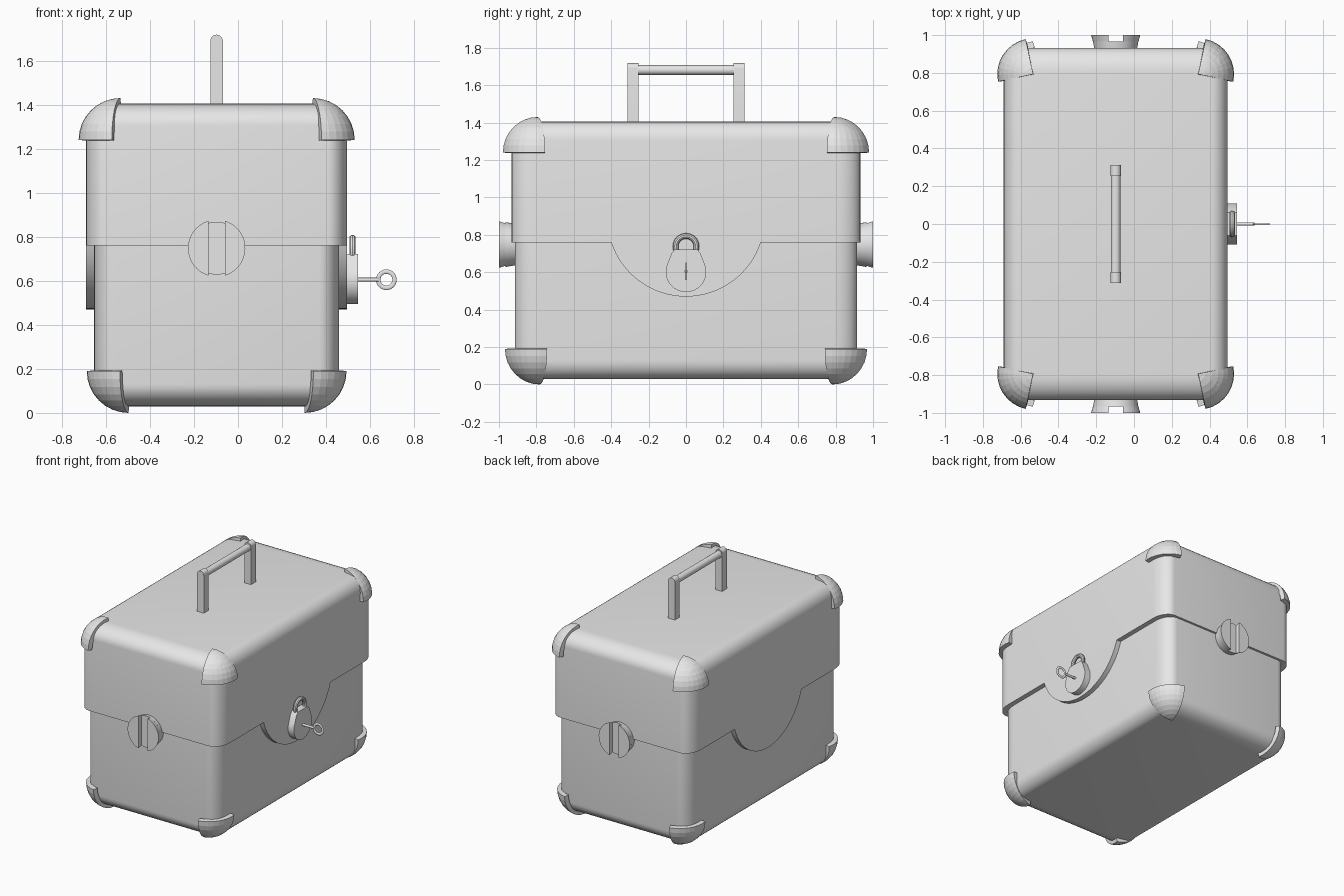
import bpy, bmesh, math
from mathutils import Vector

if "Cube" in bpy.data.objects:
    bpy.data.objects.remove(bpy.data.objects["Cube"])

CX = -0.097          # case centre in x
RADII = (0.09, 0.13, 0.10)

grey = bpy.data.materials.new("plain_grey")
grey.diffuse_color = (0.8, 0.8, 0.8, 1)
grey.use_nodes = True
grey.node_tree.nodes["Principled BSDF"].inputs["Base Color"].default_value = grey.diffuse_color


def finish(name, bm, smooth=True, recalc=True):
    if recalc:
        bmesh.ops.recalc_face_normals(bm, faces=bm.faces)
    me = bpy.data.meshes.new(name)
    bm.to_mesh(me)
    bm.free()
    me.materials.append(grey)
    ob = bpy.data.objects.new(name, me)
    bpy.context.collection.objects.link(ob)
    if smooth:
        bpy.ops.object.select_all(action='DESELECT')
        ob.select_set(True)
        bpy.context.view_layer.objects.active = ob
        bpy.ops.object.shade_smooth_by_angle(angle=math.radians(35))
    return ob


def rounded_box(name, half_x, half_y, z0, z1, flat_end):
    """Box with rounded edges everywhere except round its flat open end."""
    bm = bmesh.new()
    bmesh.ops.create_cube(bm, size=2)
    half = (half_x, half_y, (z1 - z0) / 2)
    bmesh.ops.scale(bm, verts=bm.verts, vec=[h / r for h, r in zip(half, RADII)])
    edges = [e for e in bm.edges
             if not all(v.co.z * flat_end > 0 for v in e.verts)]
    bmesh.ops.bevel(bm, geom=edges, offset=1, segments=8, profile=0.5, affect='EDGES')
    bmesh.ops.scale(bm, verts=bm.verts, vec=RADII)
    bmesh.ops.translate(bm, verts=bm.verts, vec=(CX, 0, (z0 + z1) / 2))
    return finish(name, bm)


def prism(name, pts, axis, a, b, pts_b=None):
    """Extrude (or loft) a 2D outline along an axis from a to b."""
    def place(p, t):
        return (t, p[0], p[1]) if axis == 'x' else (p[0], t, p[1])
    bm = bmesh.new()
    lo = [bm.verts.new(place(p, a)) for p in pts]
    hi = [bm.verts.new(place(p, b)) for p in (pts_b or pts)]
    bm.faces.new(lo)
    bm.faces.new(hi[::-1])
    n = len(lo)
    for i in range(n):
        bm.faces.new((lo[i], hi[i], hi[(i + 1) % n], lo[(i + 1) % n]))
    return finish(name, bm)


def arc(cu, cv, r, start, end, n):
    """Points on an arc, angles in degrees."""
    return [(cu + r * math.cos(math.radians(start + (end - start) * i / n)),
             cv + r * math.sin(math.radians(start + (end - start) * i / n)))
            for i in range(n + 1)]


def ring(name, center, major, minor, axis):
    """Torus around the x or y axis."""
    bm = bmesh.new()
    n, m = 32, 10
    grid = []
    for i in range(n):
        t = 2 * math.pi * i / n
        row = []
        for j in range(m):
            s = 2 * math.pi * j / m
            u = major + minor * math.cos(s)
            w = minor * math.sin(s)
            p = (w, u * math.cos(t), u * math.sin(t)) if axis == 'x' else \
                (u * math.cos(t), w * 0.4, u * math.sin(t))
            row.append(bm.verts.new(Vector(p) + Vector(center)))
        grid.append(row)
    for i in range(n):
        for j in range(m):
            k, l = (i + 1) % n, (j + 1) % m
            bm.faces.new((grid[i][j], grid[k][j], grid[k][l], grid[i][l]))
    return finish(name, bm)


def corner_cap(name, pole_x, pole_y, z, sx, sy, sz, r=0.19, n=8):
    """Eighth of a hollow sphere, turned slightly about the vertical."""
    bm = bmesh.new()
    c = Vector((CX + sx * pole_x, sy * pole_y, z))
    pole = bm.verts.new(c + Vector((0, 0, sz * r)))
    rows = []
    for i in range(1, n + 1):
        th = math.pi / 2 * i / n
        row = []
        for j in range(n + 1):
            a = math.radians(-12 + 90 * j / n)
            d = Vector((sx * math.sin(th) * math.cos(a),
                        sy * math.sin(th) * math.sin(a), sz * math.cos(th)))
            row.append(bm.verts.new(c + d * r))
        rows.append(row)
    for j in range(n):
        bm.faces.new((pole, rows[0][j], rows[0][j + 1]))
        for i in range(n - 1):
            bm.faces.new((rows[i][j], rows[i + 1][j], rows[i + 1][j + 1], rows[i][j + 1]))
    bm.normal_update()
    for f in bm.faces:
        if f.normal.dot(f.calc_center_median() - c) < 0:
            f.normal_flip()
    ob = finish(name, bm, smooth=False, recalc=False)
    mod = ob.modifiers.new("thickness", 'SOLIDIFY')
    mod.thickness = 0.035
    mod.offset = -1
    return ob


# Case body and overhanging lid
rounded_box("case_body", 0.556, 0.915, 0.03, 0.80, 1)
rounded_box("case_lid", 0.593, 0.932, 0.76, 1.405, -1)

# Rounded lid flaps on both long sides
flap_arc = arc(0, 0.891, 0.421, 180 + 18.1, 360 - 18.1, 32)
for s, side in ((1, "right"), (-1, "left")):
    prism("lid_flap_" + side, flap_arc, 'x', CX + s * 0.54, CX + s * 0.593)

# Corner caps, four on the lid and four on the body
for sx in (-1, 1):
    for sy in (-1, 1):
        corner_cap("lid_corner_cap", 0.437, 0.793, 1.24, sx, sy, 1)
        corner_cap("body_corner_cap", 0.40, 0.782, 0.19, sx, sy, -1)

# Slotted round knobs on the two short sides
KZ = 0.748
for s, side in ((-1, "front"), (1, "back")):
    prism("knob_base_" + side, arc(CX, KZ, 0.108, 0, 352.5, 47), 'y',
          s * 0.90, s * 0.965, arc(CX, KZ, 0.12, 0, 352.5, 47))
    for turn in (0, 180):
        outlines = []
        for r in (0.12, 0.13):
            half = math.degrees(math.acos(0.038 / r))
            outlines.append(arc(CX, KZ, r, turn - half, turn + half, 20))
        prism("knob_grip_" + side, outlines[0], 'y', s * 0.965, s * 1.0, outlines[1])

# Carrying handle: two round-topped posts and a bar
post = [(CX - 0.028, 1.38)] + arc(CX, 1.69, 0.028, 180, 0, 12) + [(CX + 0.028, 1.38)]
for s in (-1, 1):
    prism("handle_post", post, 'y', s * 0.255, s * 0.312)
prism("handle_bar", arc(CX, 1.681, 0.026, 0, 345, 23), 'y', -0.26, 0.26)

# Padlock: pear-shaped body and shackle
lock = [(0.078, 0.70), (0.06, 0.722), (-0.06, 0.722), (-0.078, 0.70)] \
    + arc(0, 0.602, 0.108, 155, 385, 28)
prism("padlock_body", lock, 'x', 0.48, 0.545)
ring("padlock_shackle", (0.52, 0, 0.738), 0.056, 0.015, 'x')

# Key: shaft and ring
prism("key_shaft", arc(0, 0.605, 0.009, 0, 330, 11), 'x', 0.53, 0.638)
ring("key_ring", (0.674, 0, 0.605), 0.037, 0.010, 'y')
